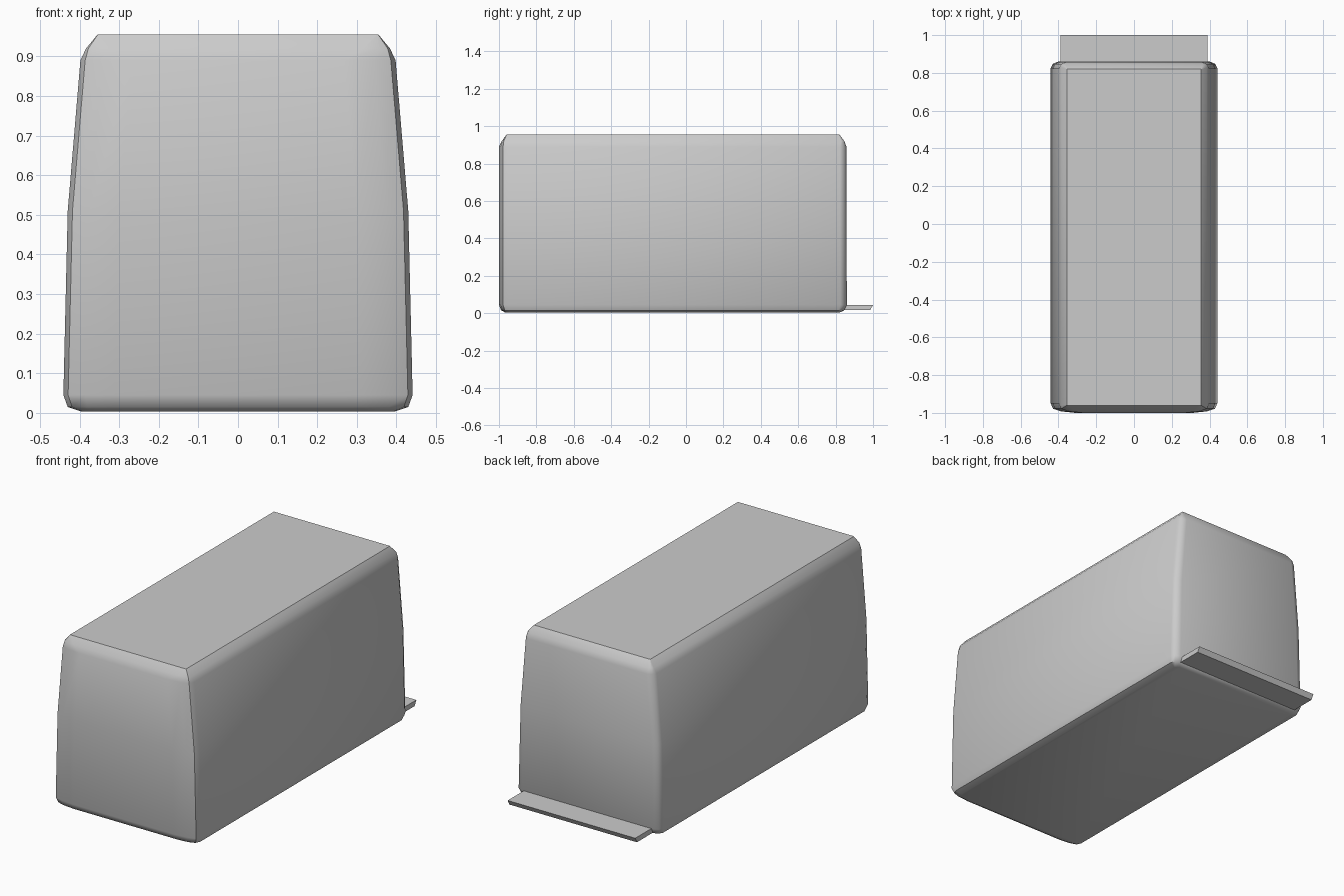
import bpy, bmesh
from math import radians

if "Cube" in bpy.data.objects:
    bpy.data.objects.remove(bpy.data.objects["Cube"])


def finish(name, rings, angle):
    """Loft closed rings bottom to top, cap both ends and shade."""
    bm = bmesh.new()
    loops = [[bm.verts.new(p) for p in ring] for ring in rings]
    for a, b in zip(loops, loops[1:]):
        for i in range(len(a)):
            j = (i + 1) % len(a)
            bm.faces.new((a[i], a[j], b[j], b[i]))
    bm.faces.new(loops[0][::-1])
    bm.faces.new(loops[-1])
    bmesh.ops.recalc_face_normals(bm, faces=bm.faces)
    mesh = bpy.data.meshes.new(name)
    bm.to_mesh(mesh)
    bm.free()
    obj = bpy.data.objects.new(name, mesh)
    bpy.context.collection.objects.link(obj)
    bpy.ops.object.select_all(action='DESELECT')
    obj.select_set(True)
    bpy.context.view_layer.objects.active = obj
    bpy.ops.object.shade_smooth_by_angle(angle=radians(angle))
    return obj


def body_ring(z, w, y0, y1, k):
    """Rounded rectangle: softly bowed front, tighter back; k scales corners."""
    right = [(w - .13 * k, y0), (w - .055 * k, y0 + .008 * k),
             (w - .012 * k, y0 + .022 * k), (w, y0 + .05 * k),
             (w, y1 - .035 * k), (w - .012 * k, y1 - .012 * k),
             (w - .04 * k, y1)]
    left = [(-x, y) for x, y in reversed(right)]
    return [(x, y, z) for x, y in right + left]


# Box body: height, half width, front y, back y, corner scale
levels = [(0.003, .395, -.965, .82, .5), (0.015, .430, -.988, .845, .9),
          (0.045, .441, -1.0, .86, 1), (0.51, .430, -1.0, .858, 1),
          (0.89, .398, -1.0, .858, 1), (0.92, .384, -.985, .847, .5),
          (0.955, .355, -.96, .82, .05)]
finish("box_body", [body_ring(*lv) for lv in levels], 40)


# Rear step plate with a slightly undercut edge
def plate_ring(z, back):
    return [(-.39, .83, z), (.39, .83, z), (.39, back, z), (-.39, back, z)]


finish("rear_step", [plate_ring(.017, .985), plate_ring(.045, 1.0)], 25)
